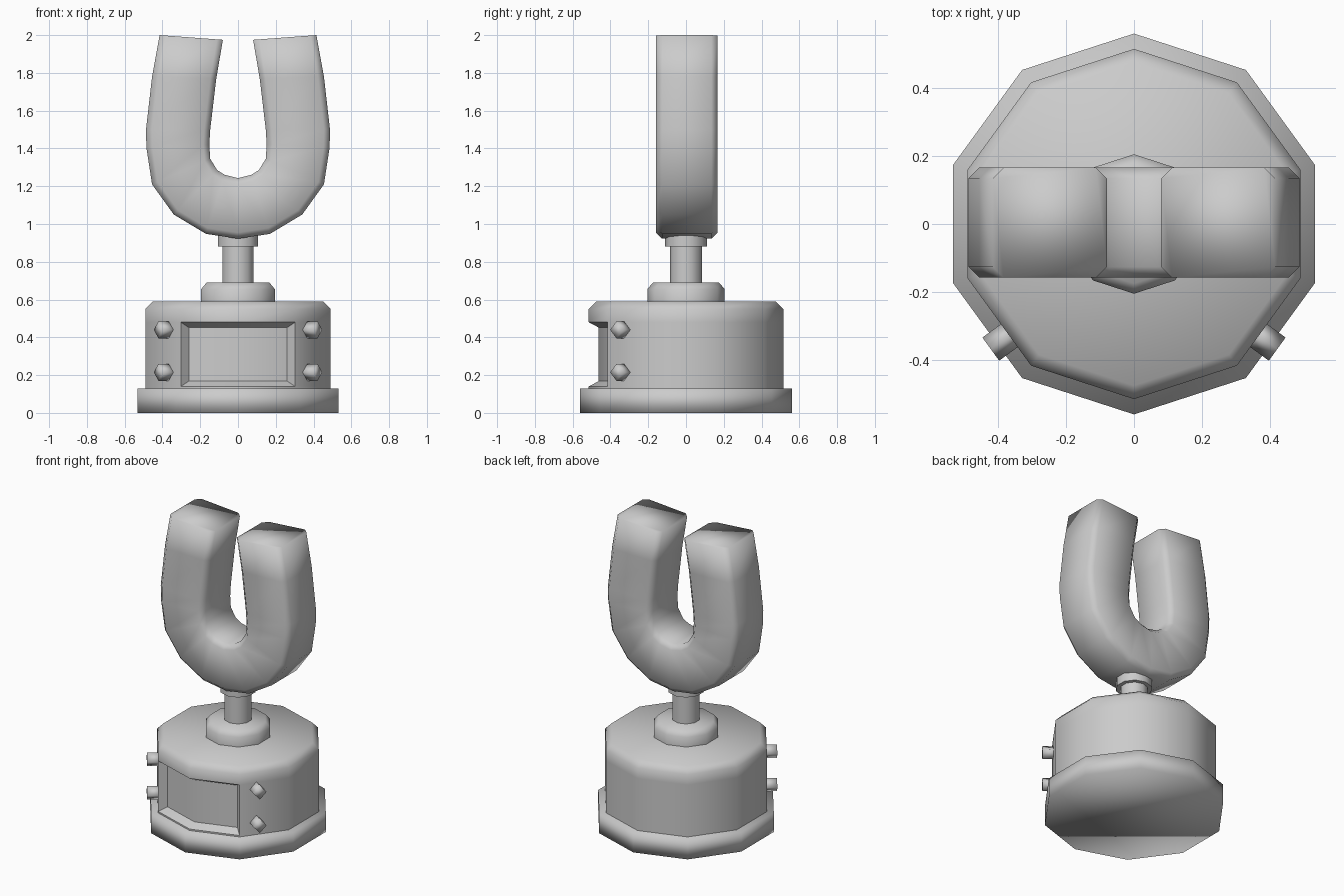
import bpy, bmesh, math
from mathutils import Vector, Matrix

cube = bpy.data.objects.get("Cube")
if cube:
    bpy.data.objects.remove(cube, do_unlink=True)

grey = bpy.data.materials.new("light grey")
grey.use_nodes = True
COLOUR = (0.6, 0.6, 0.6, 1)
grey.diffuse_color = COLOUR
grey.node_tree.nodes["Principled BSDF"].inputs["Base Color"].default_value = COLOUR


def finish(bm, name, angle):
    """Turn a bmesh into a smooth-shaded object; edges above angle stay sharp."""
    bmesh.ops.recalc_face_normals(bm, faces=bm.faces)
    mesh = bpy.data.meshes.new(name)
    bm.to_mesh(mesh)
    bm.free()
    mesh.materials.append(grey)
    obj = bpy.data.objects.new(name, mesh)
    bpy.context.collection.objects.link(obj)
    bpy.ops.object.select_all(action="DESELECT")
    obj.select_set(True)
    bpy.context.view_layer.objects.active = obj
    if angle >= 180:
        bpy.ops.object.shade_smooth()
    else:
        bpy.ops.object.shade_smooth_by_angle(angle=math.radians(angle))
    return obj


def loft(bm, rings):
    """Skin closed rings of points and cap both ends."""
    rows = [[bm.verts.new(p) for p in ring] for ring in rings]
    for a, b in zip(rows, rows[1:]):
        for i in range(len(a)):
            j = (i + 1) % len(a)
            bm.faces.new((a[i], a[j], b[j], b[i]))
    bm.faces.new(rows[0][::-1])
    bm.faces.new(rows[-1])


def turned(profile, sides=10):
    """Ten-sided turned solid from (radius, height) pairs, one corner facing front."""
    bm = bmesh.new()
    loft(bm, [[(r * math.sin(2 * math.pi * i / sides), -r * math.cos(2 * math.pi * i / sides), z)
               for i in range(sides)] for r, z in profile])
    return bm


# Plinth foot
finish(turned([(0.56, 0), (0.56, 0.13)]), "plinth_foot", 180)

# Plinth body with a recessed panel across the two front faces
bm = turned([(0.515, 0.12), (0.515, 0.14), (0.515, 0.48), (0.515, 0.55), (0.475, 0.59)])
bmesh.ops.recalc_face_normals(bm, faces=bm.faces)
bm.normal_update()
panel = [f for f in bm.faces
         if 0.2 < f.calc_center_median().z < 0.4 and f.normal.y < -0.9]
bmesh.ops.inset_region(bm, faces=panel, thickness=0.028, depth=-0.05, use_even_offset=True)
finish(bm, "plinth_body", 50)

# Collar, stem and stem ring
finish(turned([(0.205, 0.58), (0.205, 0.655), (0.175, 0.69)]), "collar", 60)
finish(turned([(0.086, 0.68), (0.086, 0.89)]), "stem", 50)
finish(turned([(0.112, 0.88), (0.112, 0.945)]), "stem_ring", 50)

# Four-sided studs beside the panel
for side, label in ((1, "left"), (-1, "right")):
    normal = Vector((side * math.cos(math.radians(36)), -math.sin(math.radians(36)), 0))
    along = Vector((side * math.sin(math.radians(36)), math.cos(math.radians(36)), 0))
    for z, level in ((0.215, "lower"), (0.44, "upper")):
        bm = bmesh.new()
        rings = []
        for distance in (0.46, 0.557):
            centre = normal * distance - along * 0.05 + Vector((0, 0, z))
            rings.append([centre + along * 0.042 * math.cos(k * math.pi / 2)
                          + Vector((0, 0, 0.045 * math.sin(k * math.pi / 2)))
                          for k in range(4)])
        loft(bm, rings)
        finish(bm, f"{level}_stud_{label}", 180)

# Horseshoe: outer and inner outline points (x, z) from the tip to the bottom centre
half = [((0.415, 2.0), (0.08, 1.975)), ((0.455, 1.78), (0.115, 1.77)),
        ((0.487, 1.5), (0.147, 1.5)), ((0.485, 1.405), (0.152, 1.42)),
        ((0.455, 1.21), (0.147, 1.345)), ((0.34, 1.05), (0.11, 1.285)),
        ((0.17, 0.948), (0.07, 1.26)), ((0, 0.922), (0, 1.243))]
mirrored = [((-o[0], o[1]), (-i[0], i[1])) for o, i in half[-2::-1]]
DEPTH, CHAMFER, MIDDLE = 0.162, 0.032, 0.004
rings = []
for o, i in half + mirrored:
    outer, inner = Vector((o[0], 0, o[1])), Vector((i[0], 0, i[1]))
    d = (inner - outer).normalized() * CHAMFER
    ring = []
    for point, y in ((outer, -DEPTH + CHAMFER), (outer + d, -DEPTH),
                     (inner - d, -DEPTH), (inner, -DEPTH + CHAMFER),
                     (inner, DEPTH - CHAMFER), (inner - d, DEPTH),
                     (outer + d, DEPTH), (outer, DEPTH - CHAMFER)):
        ring.append(point + Vector((0, y + MIDDLE, 0)))
    rings.append(ring)
bm = bmesh.new()
loft(bm, rings)
finish(bm, "horseshoe", 180)
